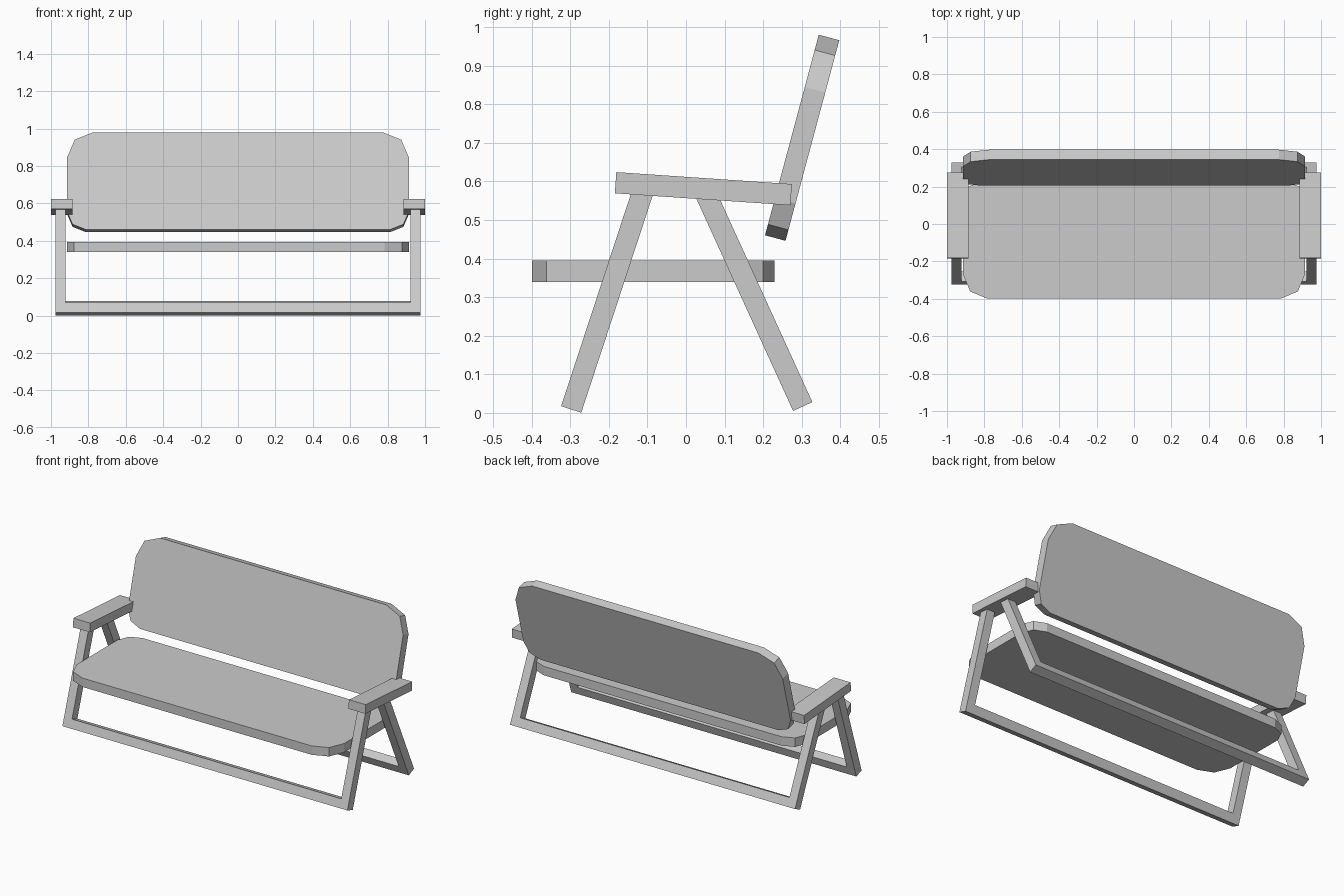
import bpy, bmesh
from math import radians, sin, cos, pi

if "Cube" in bpy.data.objects:
    bpy.data.objects.remove(bpy.data.objects["Cube"])

T = 0.055  # common board thickness


def plate(name, outline, tilt, y, z, x=0.0):
    """Extrude a flat outline by T, tilt it about x and place it."""
    bm = bmesh.new()
    face = bm.faces.new([bm.verts.new((u, v, -T / 2)) for u, v in outline])
    ext = bmesh.ops.extrude_face_region(bm, geom=[face])
    top = [e for e in ext["geom"] if isinstance(e, bmesh.types.BMVert)]
    bmesh.ops.translate(bm, verts=top, vec=(0, 0, T))
    bmesh.ops.recalc_face_normals(bm, faces=bm.faces)
    mesh = bpy.data.meshes.new(name)
    bm.to_mesh(mesh)
    bm.free()
    obj = bpy.data.objects.new(name, mesh)
    bpy.context.collection.objects.link(obj)
    obj.location = (x, y, z)
    obj.rotation_euler = (radians(tilt), 0, 0)
    return obj


def rounded(w, h, r_low, r_high):
    """Rectangle of half sizes w, h with two-segment rounded corners."""
    pts = []
    corners = [(1, -1, r_low, -90), (1, 1, r_high, 0),
               (-1, 1, r_high, 90), (-1, -1, r_low, 180)]
    for sx, sy, r, start in corners:
        for k in range(3):
            a = radians(start + 45 * k)
            pts.append((sx * (w - r) + r * cos(a), sy * (h - r) + r * sin(a)))
    return pts


def u_frame(w, length, bar):
    """U outline: bottom rail at v = 0 with an upright at each end."""
    i = w - bar
    return [(-w, 0), (w, 0), (w, length), (i, length),
            (i, bar), (-i, bar), (-i, length), (-w, length)]


# Seat and backrest boards
plate("seat", rounded(0.914, 0.314, 0.13, 0.10), 0, -0.085, 0.367)
plate("backrest", rounded(0.914, 0.269, 0.10, 0.14), 75, 0.301, 0.713)

# Splayed leg frames, ends sunk into the armrests
plate("front_leg_frame", u_frame(0.975, 0.605, 0.054), 71.8, -0.2975, 0.009)
plate("rear_leg_frame", u_frame(0.975, 0.612, 0.054), 114.5, 0.3025, 0.0115 + 0.005)

# Armrests, sloping down to the back
arm = [(-0.0575, -0.228), (0.0575, -0.228), (0.0575, 0.228), (-0.0575, 0.228)]
for side, s in (("left", -1), ("right", 1)):
    plate(side + "_armrest", arm, -3.9, 0.045, 0.581, s * 0.9425)
